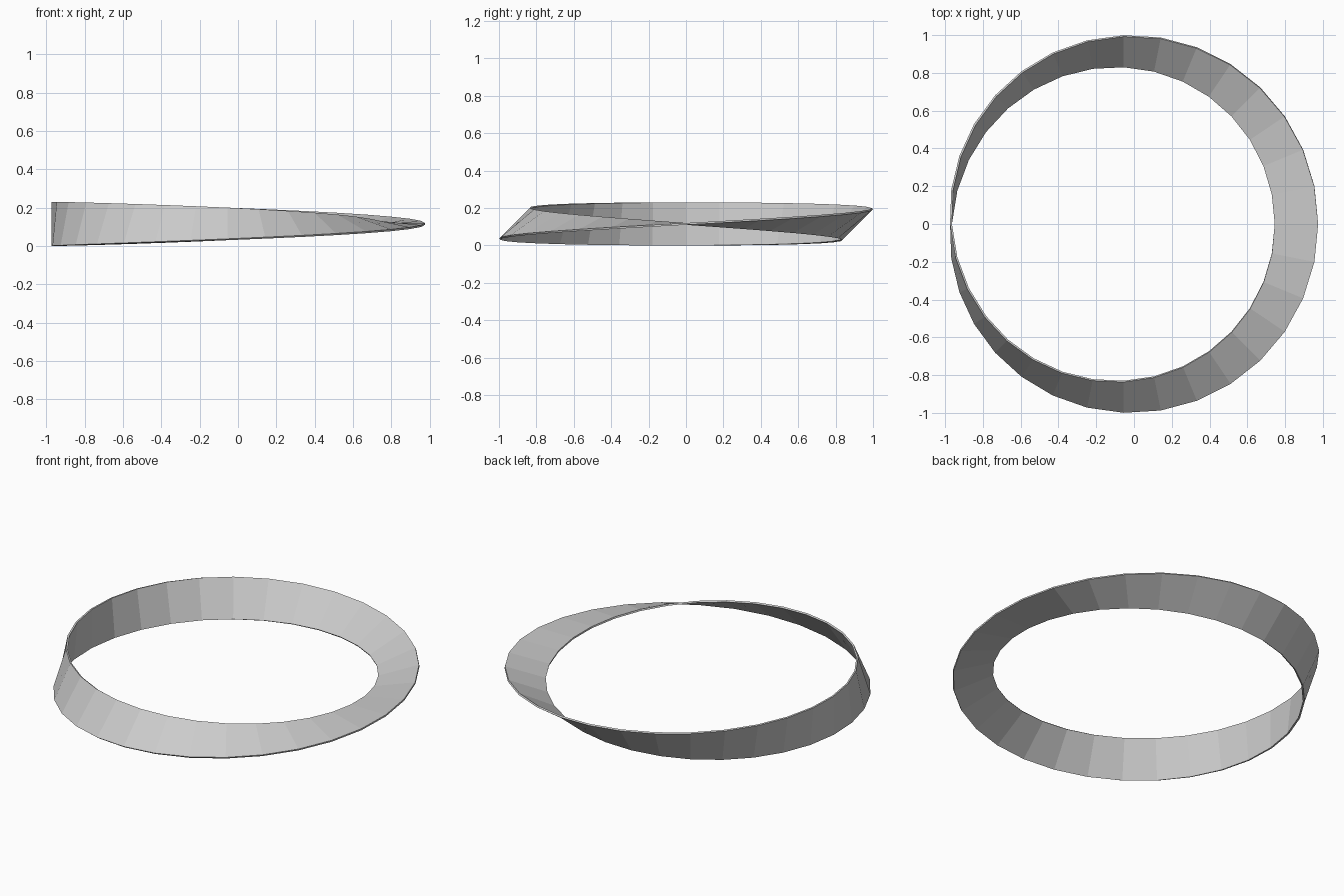
import bpy, bmesh
from math import sin, cos, pi

if "Cube" in bpy.data.objects:
    bpy.data.objects.remove(bpy.data.objects["Cube"])

SEGMENTS = 32
RADIUS = 0.9145      # centre line of the band
HALF_WIDTH = 0.115
HALF_THICK = 0.005
SHIFT_X = -0.0545    # centres the bounding box

# Rectangular cross-section: (along the width, along the thickness)
section = [(-HALF_WIDTH, -HALF_THICK), (HALF_WIDTH, -HALF_THICK),
           (HALF_WIDTH, HALF_THICK), (-HALF_WIDTH, HALF_THICK)]

bm = bmesh.new()

# Sweep the section around the ring, turning it half a turn in total
rings = []
for i in range(SEGMENTS):
    angle = -pi + 2 * pi * i / SEGMENTS
    tilt = angle / 2
    ring = []
    for w, t in section:
        r = RADIUS + w * cos(tilt) - t * sin(tilt)
        z = HALF_WIDTH + w * sin(tilt) + t * cos(tilt)
        ring.append(bm.verts.new((r * cos(angle) + SHIFT_X, r * sin(angle), z)))
    rings.append(ring)

# Join to the first ring with its corners swapped by the half twist
rings.append(rings[0][2:] + rings[0][:2])
for a, b in zip(rings, rings[1:]):
    for k in range(4):
        n = (k + 1) % 4
        bm.faces.new((a[k], a[n], b[n], b[k]))

bmesh.ops.recalc_face_normals(bm, faces=bm.faces)
mesh = bpy.data.meshes.new("twisted_band")
bm.to_mesh(mesh)
bm.free()
band = bpy.data.objects.new("twisted_band", mesh)
bpy.context.collection.objects.link(band)
